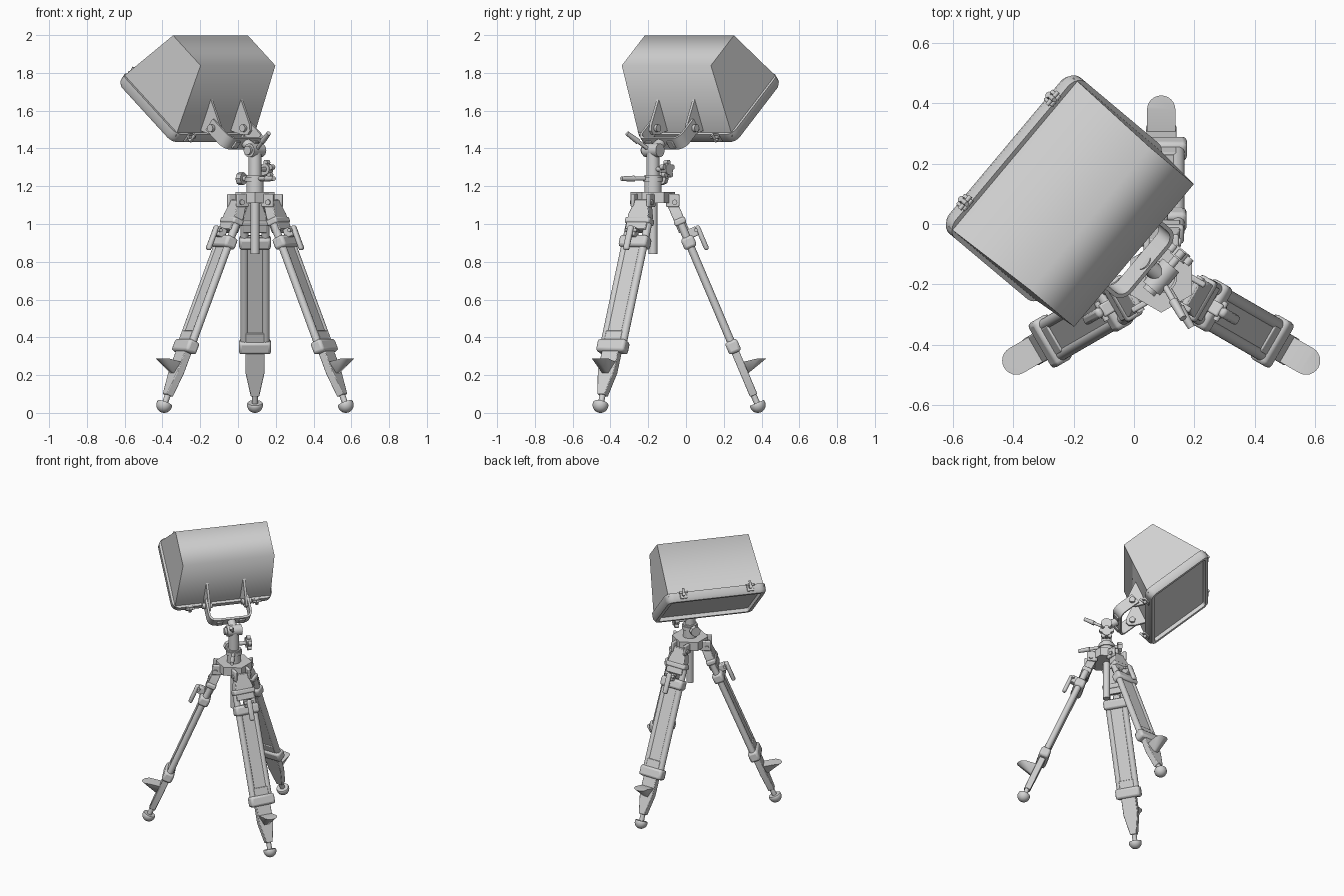
import bpy, bmesh
from math import pi, sin, cos, radians
from mathutils import Matrix, Vector

cube = bpy.data.objects.get("Cube")
if cube:
    bpy.data.objects.remove(cube)

grey = bpy.data.materials.new("painted_grey")
grey.use_nodes = True
COLOUR = (0.64, 0.64, 0.64, 1)
grey.diffuse_color = COLOUR
grey.node_tree.nodes["Principled BSDF"].inputs["Base Color"].default_value = COLOUR
I = Matrix.Identity(4)


def finish(name, bm, M=I, bevel=0, angle=35):
    bmesh.ops.recalc_face_normals(bm, faces=bm.faces)
    bm.transform(M)
    mesh = bpy.data.meshes.new(name)
    bm.to_mesh(mesh)
    bm.free()
    mesh.materials.append(grey)
    ob = bpy.data.objects.new(name, mesh)
    bpy.context.collection.objects.link(ob)
    bpy.ops.object.select_all(action='DESELECT')
    ob.select_set(True)
    bpy.context.view_layer.objects.active = ob
    bpy.ops.object.shade_smooth_by_angle(angle=radians(angle))
    if bevel:
        mod = ob.modifiers.new("soft_edges", 'BEVEL')
        mod.width, mod.segments = bevel, 2
    return ob


def box(name, size, loc, M=I, bevel=0.006):
    bm = bmesh.new()
    bmesh.ops.create_cube(bm, size=1)
    bm.transform(Matrix.Translation(loc) @ Matrix.Diagonal((*size, 1)))
    return finish(name, bm, M, bevel)


def rod(name, a, b, r, M=I, r2=None, n=20):
    a, b = Vector(a), Vector(b)
    bm = bmesh.new()
    bmesh.ops.create_cone(bm, cap_ends=True, segments=n, radius1=r,
                          radius2=r if r2 is None else r2, depth=(b - a).length)
    turn = (b - a).to_track_quat('Z', 'Y').to_matrix().to_4x4()
    bm.transform(Matrix.Translation((a + b) / 2) @ turn)
    return finish(name, bm, M)


def loft(name, rings, M=I, bevel=0, angle=35):
    # Skin a stack of point rings and cap both ends
    bm = bmesh.new()
    rows = [[bm.verts.new(p) for p in ring] for ring in rings]
    n = len(rows[0])
    for lo, hi in zip(rows, rows[1:]):
        for i in range(n):
            j = (i + 1) % n
            bm.faces.new((lo[i], lo[j], hi[j], hi[i]))
    bm.faces.new(rows[0])
    bm.faces.new(rows[-1])
    return finish(name, bm, M, bevel, angle)


def arc(cx, cy, r, start, end, n=6):
    return [(cx + r * cos(radians(start + (end - start) * i / n)),
             cy + r * sin(radians(start + (end - start) * i / n))) for i in range(n + 1)]


def round_rect(hx, hy, r, z):
    pts = []
    for k, (sx, sy) in enumerate(((1, 1), (-1, 1), (-1, -1), (1, -1))):
        pts += arc(sx * (hx - r), sy * (hy - r), r, 90 * k, 90 * k + 90)
    return [(x, y, z) for x, y in pts]


def frame(x, y, z, loc):
    return Matrix.Translation(loc) @ Matrix((x, y, z)).transposed().to_4x4()


# Lamp frame: X along width, Y up the lens, Z toward the back of the housing
TILT = radians(40)
across = Vector((cos(radians(50)), sin(radians(50)), 0))
ahead = Vector((-across.y, across.x, 0))
up = Vector((0, 0, 1))
lens_up = ahead * cos(TILT) + up * sin(TILT)
LAMP = frame(across, lens_up, across.cross(lens_up), (-0.265, 0.118, 1.62))


def rect(hx, hy, z):
    return [(hx, hy, z), (-hx, hy, z), (-hx, -hy, z), (hx, -hy, z)]


loft("lamp_housing", [rect(0.322, 0.242, 0), rect(0.308, 0.124, 0.39)], LAMP, angle=75)
loft("lens_rim", [round_rect(0.337, 0.253, 0.05, 0.02), round_rect(0.337, 0.253, 0.05, -0.02),
                  round_rect(0.325, 0.241, 0.04, -0.04), round_rect(0.302, 0.218, 0.02, -0.04),
                  round_rect(0.302, 0.218, 0.02, -0.015)], LAMP)

# Rim latches on the upper and lower edges
for sx in (-1, 1):
    for sy in (-1, 1):
        x, y = sx * 0.225, sy * 0.255
        box("latch_plate", (0.045, 0.012, 0.05), (x, y, 0), LAMP, 0.003)
        rod("latch_bolt", (x, y, 0), (x, y + sy * 0.025, 0), 0.011, LAMP)
        rod("latch_pin", (x - 0.028, y + sy * 0.012, 0.015),
            (x + 0.028, y + sy * 0.012, 0.015), 0.007, LAMP)
        rod("latch_hook", (x, y + sy * 0.015, -0.01), (x, y + sy * 0.022, 0.04), 0.008, LAMP)


# Swivel yoke: U-shaped strap
def yoke_path(h, r, base, top):
    return ([(-h, top)] + arc(-h + r, base + r, r, 180, 270)
            + arc(h - r, base + r, r, 270, 360) + [(h, top)])


strap = yoke_path(0.146, 0.05, -0.428, -0.265) + yoke_path(0.132, 0.036, -0.414, -0.265)[::-1]
loft("yoke", [[(x, y, z) for x, y in strap] for z in (0.065, 0.14)], LAMP)
for s in (-1, 1):
    side = [(-0.165, 0.21), (-0.22, 0.025), (-0.30, 0.06), (-0.335, 0.09),
            (-0.335, 0.115), (-0.31, 0.14)]
    loft("yoke_gusset", [[(s * x, y, z) for y, z in side] for x in (0.116, 0.132)], LAMP)
    rod("yoke_bolt", (s * 0.10, -0.295, 0.1), (s * 0.165, -0.295, 0.1), 0.02, LAMP, n=12)
    box("yoke_pad", (0.04, 0.012, 0.045), (s * 0.075, -0.432, 0.1), LAMP, 0.003)

# Tripod head: X across the lamp, Y toward the lens
CENTRE = Vector((0.09, -0.175, 0))
HEAD = frame(across, ahead, up, CENTRE)
rod("lower_column", (0, 0, 0.84), (0, 0, 1.15), 0.023, HEAD)
rod("column_base", (0, 0, 1.16), (0, 0, 1.26), 0.046, HEAD)
rod("column_ring", (0, 0, 1.225), (0, 0, 1.25), 0.053, HEAD)
rod("column_top", (0, 0, 1.26), (0, 0, 1.39), 0.034, HEAD)
rod("tilt_joint", (-0.05, 0, 1.39), (0.05, 0, 1.39), 0.036, HEAD)
rod("joint_cap", (-0.065, 0, 1.39), (-0.05, 0, 1.39), 0.024, HEAD)
rod("yoke_stem", (0, -0.005, 1.39), (0, 0.075, 1.435), 0.027, HEAD)
rod("tilt_lever", (0.09, -0.185, 1.385), (0.135, -0.262, 1.443), 0.010)
rod("tilt_lever_grip", (0.13, -0.255, 1.437), (0.163, -0.312, 1.48), 0.015, r2=0.012)
rod("pan_handle", (0.09, -0.175, 1.24), (0.165, -0.30, 1.24), 0.011)
rod("pan_handle_grip", (0.15, -0.275, 1.24), (0.19, -0.342, 1.24), 0.016, r2=0.012)
rod("clamp_bolt", (0.09, -0.175, 1.24), (0.02, -0.13, 1.24), 0.013)
rod("clamp_knob", (0.03, -0.136, 1.24), (0.005, -0.12, 1.24), 0.034, n=8)

# Star knob with lobes
rod("star_knob_shaft", (0, 0, 1.29), (0.10, 0, 1.29), 0.013, HEAD)
rod("star_knob_hub", (0.08, 0, 1.29), (0.115, 0, 1.29), 0.03, HEAD)
for k in range(5):
    a = 2 * pi * k / 5
    y, z = 0.036 * sin(a), 1.29 + 0.036 * cos(a)
    rod("star_knob_lobe", (0.085, y, z), (0.11, y, z), 0.014, HEAD, n=12)

# Crown plate where the legs meet
rod("crown", (0, 0, 1.11), (0, 0, 1.17), 0.118, Matrix.Translation(CENTRE), n=6)


def plate(name, half, thick, M):
    # Symmetric flat profile of (half width, height) points
    outline = half + [(-x, z) for x, z in reversed(half)]
    return loft(name, [[(x, y, z) for x, z in outline]
                       for y in (-thick / 2, thick / 2)], M, 0.004)


# Three legs, each in its own leaning frame with Z up the leg and Y outward
for azimuth in (90, 210, 330):
    base = Matrix.Translation(CENTRE) @ Matrix.Rotation(radians(azimuth - 90), 4, 'Z')
    LEG = base @ Matrix.Translation((0, 0.555, 0.042)) @ Matrix.Rotation(radians(23), 4, 'X')
    # Domed foot
    bm = bmesh.new()
    bmesh.ops.create_uvsphere(bm, u_segments=24, v_segments=16, radius=0.042)
    for v in bm.verts:
        v.co.z = min(v.co.z, 0.012)
    finish("foot", bm, LEG)
    rod("foot_neck", (0, 0, 0), (0, 0, 0.08), 0.016, LEG)
    plate("lower_leg", [(0.022, 0.055), (0.05, 0.19), (0.05, 0.42)], 0.042, LEG)
    # Foot pedal: flat tongue over a tapered underside
    bm = bmesh.new()
    tongue = arc(0, 0.553, 0.047, 0, 180, 12) + [(-0.047, 0.455), (0.047, 0.455)]
    for x, y in tongue:
        bm.verts.new((x, y, 0.288 if y > 0.5 else 0.265))
    for x in (-0.018, 0.018):
        bm.verts.new((x, 0.505, 0.21))
        bm.verts.new((x, 0.47, 0.21))
    bmesh.ops.convex_hull(bm, input=bm.verts)
    finish("foot_pedal", bm, base)
    # Main section: two tubes with a panel between
    box("leg_panel", (0.115, 0.028, 0.64), (0, 0, 0.65), LEG, 0)
    for s in (-1, 1):
        rod("leg_tube", (s * 0.056, 0, 0.33), (s * 0.056, 0, 1.04), 0.021, LEG)
    box("lower_collar", (0.17, 0.068, 0.07), (0, 0, 0.335), LEG, 0.015)
    box("upper_collar", (0.168, 0.07, 0.065), (0, 0, 0.935), LEG, 0.015)
    box("top_collar", (0.15, 0.064, 0.035), (0, 0, 1.055), LEG, 0.01)
    plate("leg_head", [(0.062, 1.0), (0.062, 1.09), (0.036, 1.17)], 0.056, LEG)
    # Locking lever
    box("lever_mount", (0.045, 0.05, 0.05), (0, 0.04, 0.975), LEG)
    box("lever_arm", (0.034, 0.026, 0.14), (0, 0.074, 0.93), LEG, 0.011)
    rod("lever_pin", (-0.035, 0.06, 0.98), (0.035, 0.06, 0.98), 0.010, LEG)
    # Hinge lugs on the crown
    for s in (-1, 1):
        box("hinge_lug", (0.02, 0.07, 0.07), (s * 0.048, 0.105, 1.125), base)
    rod("hinge_pin", (-0.066, 0.115, 1.115), (0.066, 0.115, 1.115), 0.014, base)
